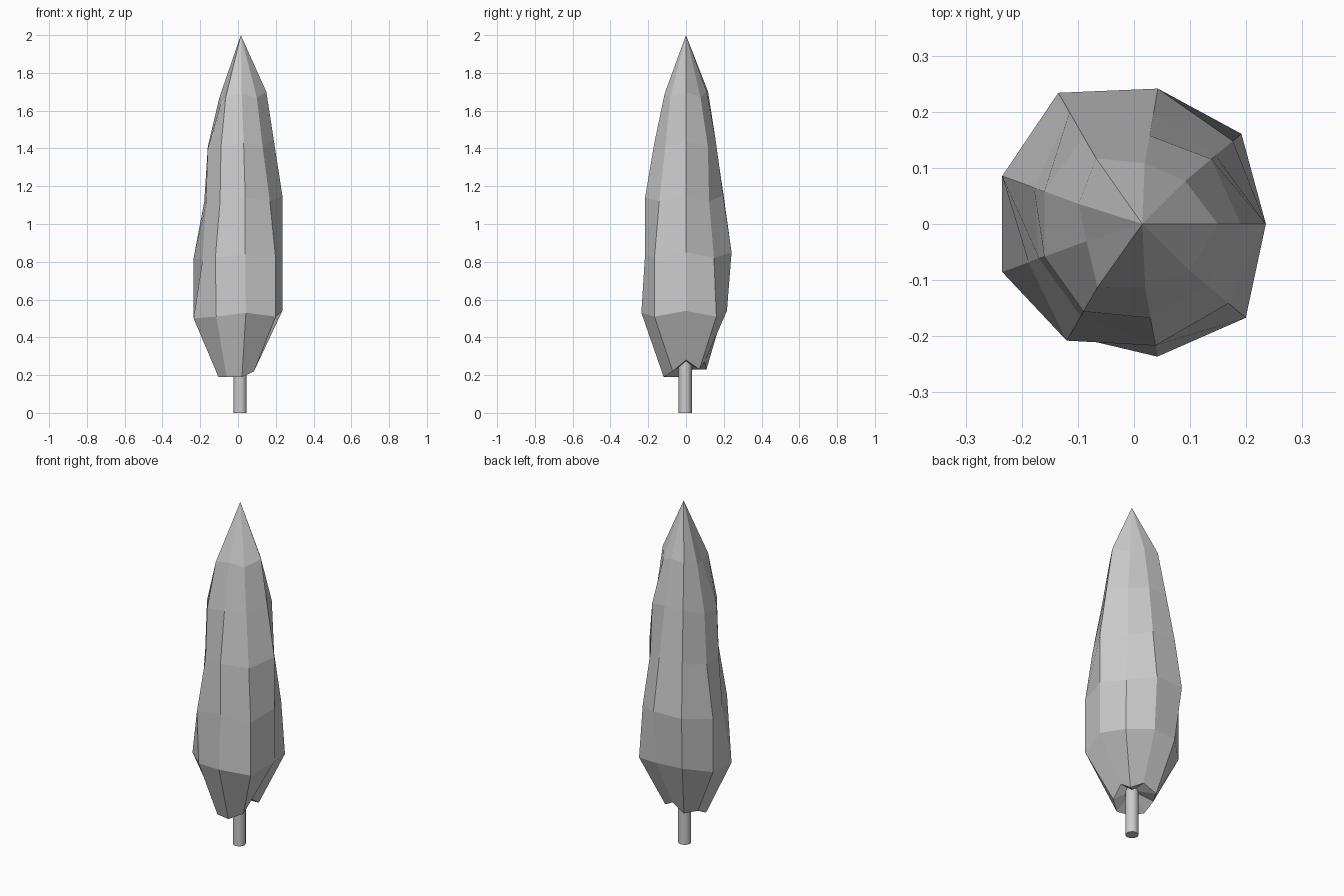
import bpy
import bmesh
from math import cos, sin, tau

default_cube = bpy.data.objects.get("Cube")
if default_cube:
    bpy.data.objects.remove(default_cube, do_unlink=True)

# One matte grey for the whole tree
grey = bpy.data.materials.new("Plain grey")
grey.use_nodes = True
colour = (0.6, 0.6, 0.6, 1)
grey.diffuse_color = colour
shader = next(n for n in grey.node_tree.nodes if n.type == 'BSDF_PRINCIPLED')
shader.inputs["Base Color"].default_value = colour
shader.inputs["Roughness"].default_value = 0.9


def finish(bm, name):
    """Turn a bmesh into a named, coloured object."""
    bmesh.ops.recalc_face_normals(bm, faces=bm.faces[:])
    mesh = bpy.data.meshes.new(name)
    bm.to_mesh(mesh)
    bm.free()
    mesh.materials.append(grey)
    obj = bpy.data.objects.new(name, mesh)
    bpy.context.scene.collection.objects.link(obj)
    return obj


# Foliage: uneven nine-sided rings, (height, radius per side in hundredths)
SIDES = 9
RINGS = [
    (0.52, (23.5, 25, 22, 23, 25, 25, 23, 24, 26)),
    (0.83, (23.5, 23, 24.5, 27, 25, 20, 24, 22, 26)),
    (1.13, (23.5, 19, 20, 23, 19, 18, 19, 22, 22)),
    (1.42, (19, 18, 16, 18, 17, 17, 18, 17, 17)),
    (1.68, (15, 12, 11, 13.5, 10.5, 9, 13, 11.5, 13)),
]
HEM_RADIUS = (9, 11, 10, 12.5, 11, 11, 12, 12, 11)
HEM_HEIGHT = (28, 23, 27, 23, 23, 19, 19, 19, 22)
WOBBLE = (2, -1, 2, 2, -1, -2, -1, 1, -1)


def ring_verts(bm, heights, radii):
    verts = []
    for side, (z, radius) in enumerate(zip(heights, radii)):
        angle = tau * side / SIDES
        r = radius / 100
        verts.append(bm.verts.new((r * cos(angle), r * sin(angle), z)))
    return verts


def bridge(bm, lower, upper):
    for i in range(SIDES):
        j = (i + 1) % SIDES
        bm.faces.new((lower[i], lower[j], upper[j], upper[i]))


def fan(bm, ring, centre):
    point = bm.verts.new(centre)
    for i in range(SIDES):
        bm.faces.new((ring[i], ring[(i + 1) % SIDES], point))


foliage = bmesh.new()
hem = ring_verts(foliage, [h / 100 for h in HEM_HEIGHT], HEM_RADIUS)
previous = hem
for height, radii in RINGS:
    current = ring_verts(foliage, [height + w / 100 for w in WOBBLE], radii)
    bridge(foliage, previous, current)
    previous = current
fan(foliage, previous, (0.015, 0, 2))
fan(foliage, hem, (0.01, 0, 0.27))
finish(foliage, "foliage")

# Trunk: slim round post reaching up into the foliage
trunk = bmesh.new()
bmesh.ops.create_cone(trunk, cap_ends=True, segments=16,
                      radius1=0.035, radius2=0.035, depth=0.4)
bmesh.ops.translate(trunk, verts=trunk.verts[:], vec=(0.011, -0.004, 0.2))
post = finish(trunk, "trunk")
bpy.context.view_layer.objects.active = post
post.select_set(True)
bpy.ops.object.shade_smooth_by_angle()
